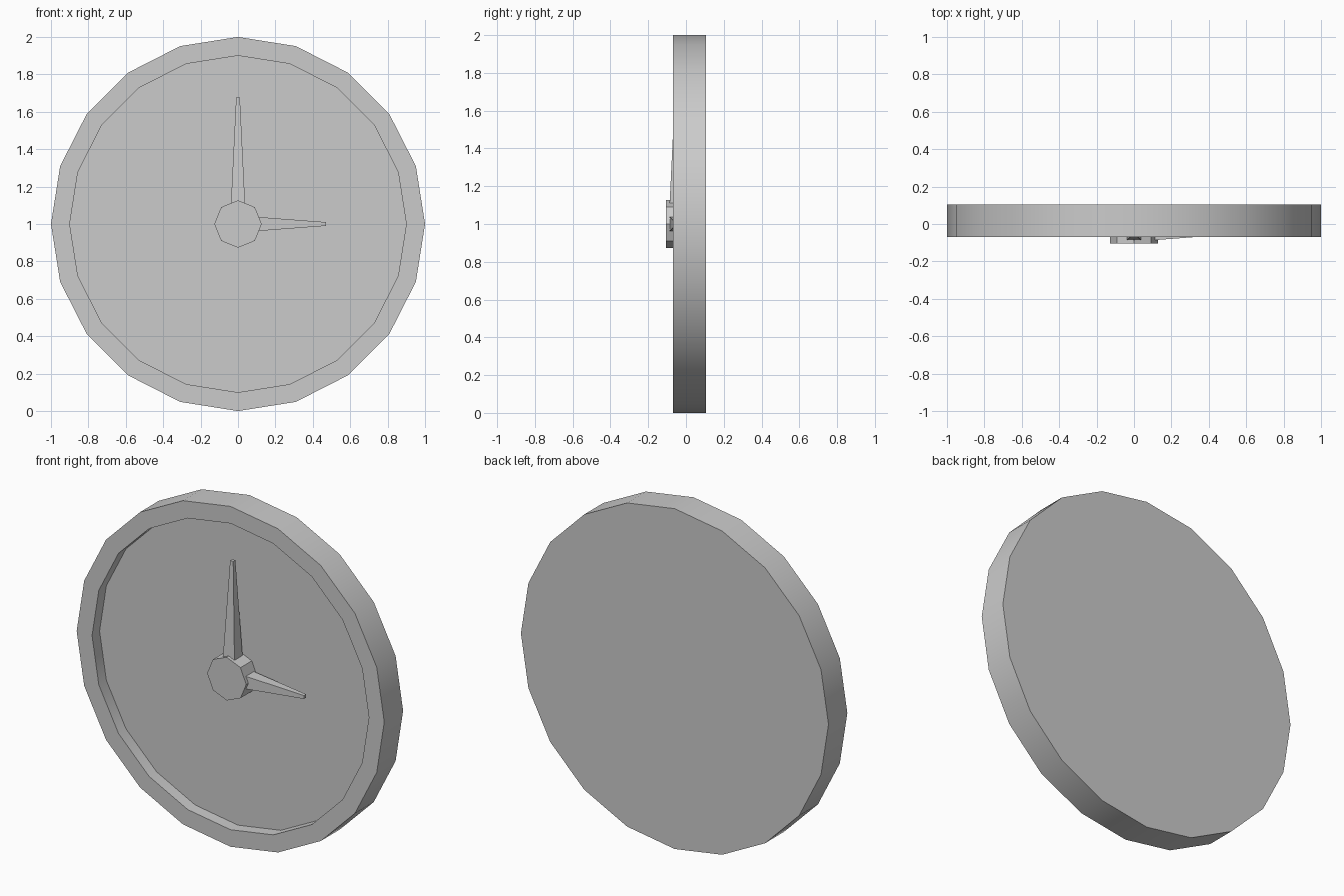
import bpy, bmesh
from math import radians, sqrt
from mathutils import Matrix, Vector

if "Cube" in bpy.data.objects:
    bpy.data.objects.remove(bpy.data.objects["Cube"])

CENTRE_Z = 1.0
FACE_FRONT = Matrix.Rotation(radians(90), 4, 'X')  # local +z points to -y


def finish(bm, name):
    bmesh.ops.recalc_face_normals(bm, faces=bm.faces)
    mesh = bpy.data.meshes.new(name)
    bm.to_mesh(mesh)
    bm.free()
    obj = bpy.data.objects.new(name, mesh)
    bpy.context.collection.objects.link(obj)
    bpy.ops.object.select_all(action='DESELECT')
    obj.select_set(True)
    bpy.context.view_layer.objects.active = obj
    bpy.ops.object.shade_smooth_by_angle(angle=radians(30))
    return obj


def disc(sides, radius, y_front, y_back):
    """Cylinder lying along y, centred on the dial."""
    bm = bmesh.new()
    place = Matrix.Translation((0, (y_front + y_back) / 2, CENTRE_Z)) @ FACE_FRONT
    bmesh.ops.create_cone(bm, cap_ends=True, segments=sides, radius1=radius,
                          radius2=radius, depth=y_back - y_front, matrix=place)
    return bm


def hand(name, start, end, angle):
    """Square tapered bar pointing away from the hub, turned clockwise by angle."""
    bm = bmesh.new()
    place = (Matrix.Translation((0, -0.049, CENTRE_Z))
             @ Matrix.Rotation(radians(angle), 4, 'Y')
             @ Matrix.Translation((0, 0, (start + end) / 2))
             @ Matrix.Rotation(radians(45), 4, 'Z'))
    bmesh.ops.create_cone(bm, cap_ends=True, segments=4, radius1=0.038 * sqrt(2),
                          radius2=0.01 * sqrt(2), depth=end - start, matrix=place)
    finish(bm, name)


# Case: 20-sided disc with a raised rim around a recessed dial
case = disc(20, 1.0, -0.07, 0.105)
case.faces.ensure_lookup_table()
dial = min(case.faces, key=lambda f: f.calc_center_median().y)
centre = Vector((0, -0.07, CENTRE_Z))
ring = bmesh.ops.extrude_discrete_faces(case, faces=[dial])["faces"][0]
for v in ring.verts:
    v.co = centre + (v.co - centre) * 0.9
well = bmesh.ops.extrude_discrete_faces(case, faces=[ring])["faces"][0]
for v in well.verts:
    v.co.y = 0.0
finish(case, "clock_case")

# Centre hub: octagonal cap
finish(disc(8, 0.127, -0.105, 0.0), "centre_hub")

# Hands
hand("minute_hand", 0.1, 0.675, 0)
hand("hour_hand", 0.1, 0.47, 90)
